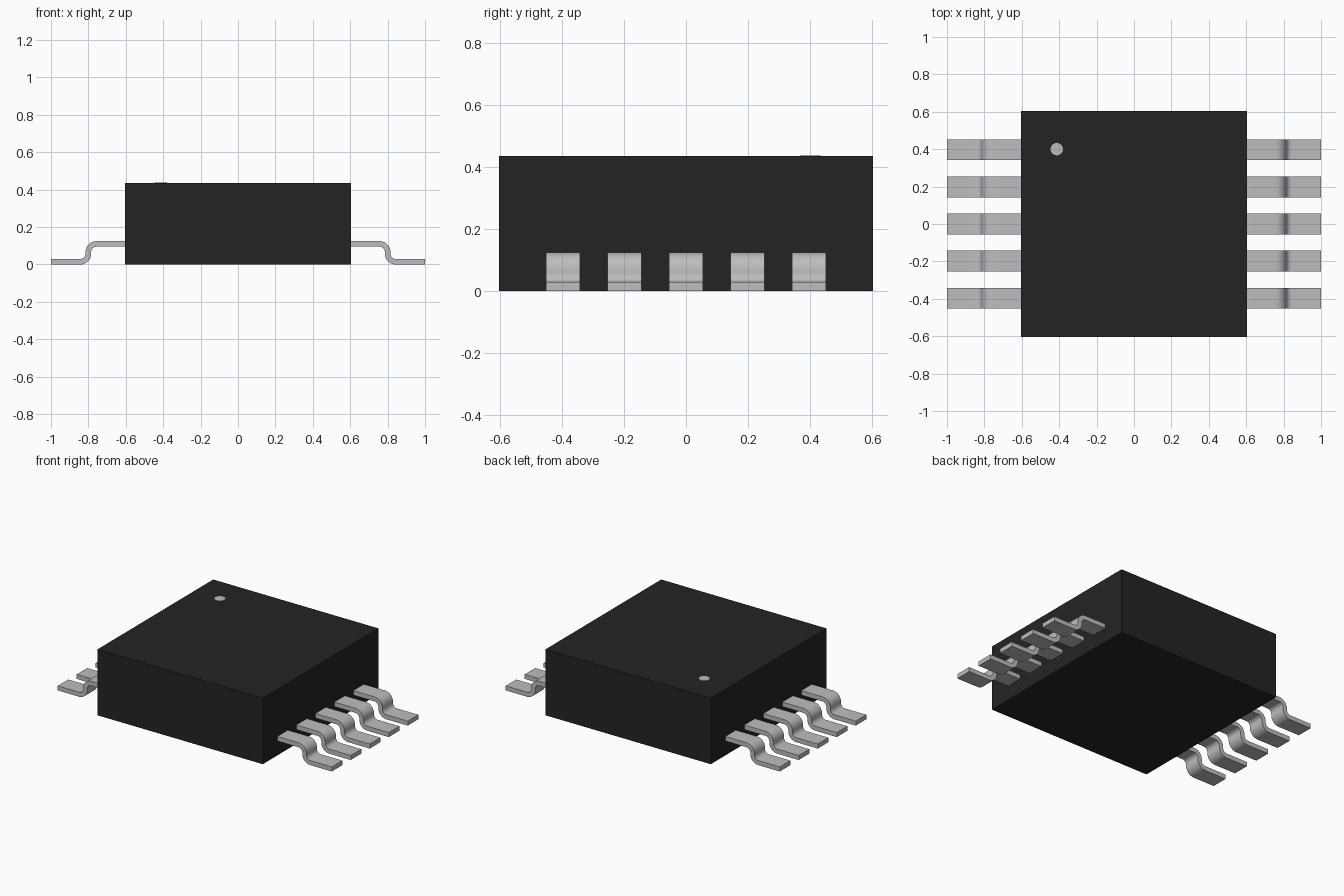
import bpy, bmesh, math

if "Cube" in bpy.data.objects:
    bpy.data.objects.remove(bpy.data.objects["Cube"])


def material(name, rgb):
    m = bpy.data.materials.new(name)
    m.diffuse_color = (*rgb, 1)
    m.use_nodes = True
    m.node_tree.nodes["Principled BSDF"].inputs["Base Color"].default_value = m.diffuse_color
    return m


BLACK = material("black plastic", (0.0176, 0.0176, 0.0176))
METAL = material("tinned metal", (0.51, 0.51, 0.53))


def finish(bm, name, mat, smooth=False):
    bmesh.ops.recalc_face_normals(bm, faces=bm.faces)
    me = bpy.data.meshes.new(name)
    bm.to_mesh(me)
    bm.free()
    me.materials.append(mat)
    ob = bpy.data.objects.new(name, me)
    bpy.context.collection.objects.link(ob)
    if smooth:
        bpy.ops.object.select_all(action='DESELECT')
        ob.select_set(True)
        bpy.context.view_layer.objects.active = ob
        bpy.ops.object.shade_smooth_by_angle(angle=math.radians(30))
    return ob


# Package body
HALF, TOP = 0.603, 0.435
bm = bmesh.new()
bmesh.ops.create_cube(bm, size=1)
for v in bm.verts:
    v.co.x *= 2 * HALF
    v.co.y *= 2 * HALF
    v.co.z = (v.co.z + 0.5) * TOP
finish(bm, "body", BLACK)

# Pin one marker
bm = bmesh.new()
bmesh.ops.create_cone(bm, cap_ends=True, segments=24, radius1=0.033, radius2=0.033, depth=0.006)
bmesh.ops.translate(bm, verts=bm.verts, vec=(-0.413, 0.4, TOP))
finish(bm, "pin_marker", METAL, True)

# Gull-wing lead: two quarter bends between the shoulder and the foot
T, W, R, STEM = 0.03, 0.11, 0.043, 0.80
Z_HIGH, Z_LOW = 0.110, 0.015


def edge(offset, n=8):
    """Lead centreline shifted outward (up) by offset."""
    pts = [(HALF - 0.01, Z_HIGH + offset)]
    for i in range(n + 1):
        a = math.pi / 2 * (1 - i / n)
        r = R + offset
        pts.append((STEM - R + r * math.cos(a), Z_HIGH - R + r * math.sin(a)))
    for i in range(n + 1):
        a = math.pi + math.pi / 2 * i / n
        r = R - offset
        pts.append((STEM + R + r * math.cos(a), Z_LOW + R + r * math.sin(a)))
    return pts + [(1.0, Z_LOW + offset)]


upper, lower = edge(T / 2), edge(-T / 2)
for side, label in ((1, "right"), (-1, "left")):
    for k in range(5):
        y = (k - 2) * 0.198
        bm = bmesh.new()
        rows = []
        for (xu, zu), (xl, zl) in zip(upper, lower):
            rows.append([bm.verts.new((side * x, y + s * W / 2, z))
                         for x, z, s in ((xu, zu, -1), (xu, zu, 1), (xl, zl, 1), (xl, zl, -1))])
        for a, b in zip(rows, rows[1:]):
            for i in range(4):
                j = (i + 1) % 4
                bm.faces.new((a[i], a[j], b[j], b[i]))
        bm.faces.new(rows[0])
        bm.faces.new(rows[-1])
        finish(bm, f"{label}_lead_{k + 1}", METAL, True)
